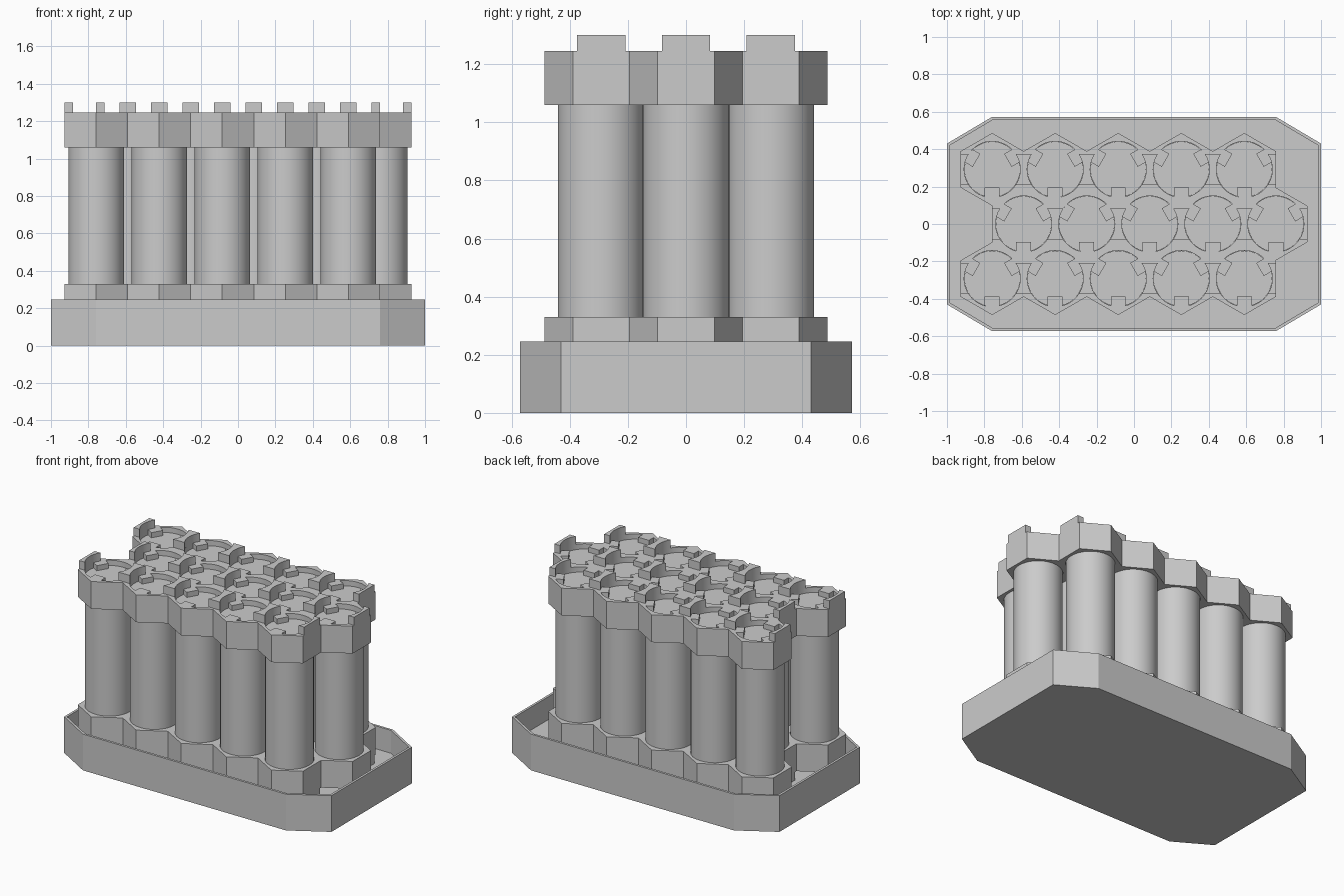
import bpy, bmesh
from math import sin, cos, tan, pi, radians, asin
from mathutils import Matrix

cube = bpy.data.objects.get("Cube")
if cube:
    bpy.data.objects.remove(cube, do_unlink=True)

PITCH = 0.337                 # distance between neighbouring cells
APOTHEM = PITCH / 2
ROW = PITCH * cos(radians(30))
RADIUS = 0.15                 # cell socket radius
SEG = 48
MID = 0.695                   # height about which both holders mirror

grey = bpy.data.materials.new("plain grey")
grey.use_nodes = True
grey.diffuse_color = (0.6, 0.6, 0.6, 1)
grey.node_tree.nodes["Principled BSDF"].inputs["Base Color"].default_value = (0.6, 0.6, 0.6, 1)

# cell centres: three rows of five, middle row staggered
centres = []
for row in (-1, 0, 1):
    shift = APOTHEM if row == 0 else 0
    for col in range(5):
        centres.append((-4.5 * APOTHEM + col * PITCH + shift, row * ROW))


def has_neighbour(cx, cy, angle):
    nx, ny = cx + PITCH * cos(angle), cy + PITCH * sin(angle)
    return any(abs(nx - x) + abs(ny - y) < 0.01 for x, y in centres)


def finish(name, bm, smooth=True):
    bmesh.ops.remove_doubles(bm, verts=bm.verts, dist=0.0002)
    bmesh.ops.recalc_face_normals(bm, faces=bm.faces)
    mesh = bpy.data.meshes.new(name)
    bm.to_mesh(mesh)
    bm.free()
    mesh.materials.append(grey)
    obj = bpy.data.objects.new(name, mesh)
    bpy.context.collection.objects.link(obj)
    if smooth:
        bpy.ops.object.select_all(action='DESELECT')
        obj.select_set(True)
        bpy.context.view_layer.objects.active = obj
        bpy.ops.object.shade_smooth_by_angle(angle=radians(30))
    return obj


def prism(bm, points, z0, z1, skip=()):
    """Extrude an outline, leaving out the side faces listed in skip."""
    low = [bm.verts.new((x, y, z0)) for x, y in points]
    high = [bm.verts.new((x, y, z1)) for x, y in points]
    bm.faces.new(low[::-1])
    bm.faces.new(high)
    n = len(points)
    for i in range(n):
        if i not in skip:
            j = (i + 1) % n
            bm.faces.new((low[i], low[j], high[j], high[i]))


def arc(half_angle, steps=8):
    angles = [half_angle * (2 * i / steps - 1) for i in range(steps + 1)]
    return [(RADIUS * cos(a), RADIUS * sin(a)) for a in angles]


def place(points, cx, cy, turn):
    c, s = cos(turn), sin(turn)
    return [(cx + x * c - y * s, cy + x * s + y * c) for x, y in points]


def hex_tile(bm, cx, cy, z0, z1):
    """Hexagonal tile with a round socket; walls only on the outside."""
    rings = []
    for z in (z0, z1):
        outer, inner = [], []
        for i in range(SEG):
            a = 2 * pi * i / SEG + pi / 6
            off = (a + pi / 6) % (pi / 3) - pi / 6
            r = APOTHEM / cos(off)
            outer.append(bm.verts.new((cx + r * cos(a), cy + r * sin(a), z)))
            inner.append(bm.verts.new((cx + RADIUS * cos(a), cy + RADIUS * sin(a), z)))
        rings.append((outer, inner))
    (lo, li), (ho, hi) = rings
    for i in range(SEG):
        j = (i + 1) % SEG
        bm.faces.new((ho[i], ho[j], hi[j], hi[i]))
        bm.faces.new((lo[j], lo[i], li[i], li[j]))
        bm.faces.new((li[i], hi[i], hi[j], li[j]))
        middle = 2 * pi * (i + 0.5) / SEG + pi / 6
        side = round(middle / (pi / 3)) * pi / 3
        if not has_neighbour(cx, cy, side):
            bm.faces.new((lo[i], lo[j], ho[j], ho[i]))


def holder(name, flip):
    bm = bmesh.new()
    for cx, cy in centres:
        hex_tile(bm, cx, cy, 1.06, 1.245)
    if flip:
        bm.transform(Matrix.Translation((0, 0, 2 * MID)) @ Matrix.Scale(-1, 4, (0, 0, 1)))
    finish(name, bm)

    # raised spacers on the straight sides between cells of a row
    bm = bmesh.new()
    half = 0.083
    curve = arc(asin(half / RADIUS))
    spacer = curve + [(APOTHEM, half), (APOTHEM, -half)]
    for cx, cy in centres:
        for turn in (0, pi):
            skip = (len(curve),) if has_neighbour(cx, cy, turn) else ()
            prism(bm, place(spacer, cx, cy, turn), 1.245, 1.3, skip)
    if flip:
        bm.transform(Matrix.Translation((0, 0, 2 * MID)) @ Matrix.Scale(-1, 4, (0, 0, 1)))
    finish(name + "_spacers", bm)

    # three retaining tabs reaching into every socket
    bm = bmesh.new()
    tab = arc(asin(0.04 / RADIUS), 4) + [(0.097, 0.04), (0.097, -0.04)]
    for cx, cy in centres:
        for degrees in (30, 150, 270):
            prism(bm, place(tab, cx, cy, radians(degrees)), 1.21, 1.245)
    if flip:
        bm.transform(Matrix.Translation((0, 0, 2 * MID)) @ Matrix.Scale(-1, 4, (0, 0, 1)))
    finish(name + "_tabs", bm, smooth=False)


holder("top_holder", False)
holder("bottom_holder", True)

# cylindrical cells sharing one mesh
bm = bmesh.new()
bmesh.ops.create_cone(bm, cap_ends=True, segments=SEG, radius1=RADIUS - 0.001,
                      radius2=RADIUS - 0.001, depth=1.03)
first = finish("cell", bm)
for i, (cx, cy) in enumerate(centres):
    cell = first if i == 0 else first.copy()
    if i:
        bpy.context.collection.objects.link(cell)
    cell.location = (cx, cy, MID)


# open tray with chamfered corners
def tray_outline(inset):
    x, y = 1 - inset, 0.572 - inset
    cx, cy = 0.76 - inset * tan(pi / 12), 0.43 - inset * tan(pi / 6)
    return [(x, -cy), (x, cy), (cx, y), (-cx, y), (-x, cy), (-x, -cy), (-cx, -y), (cx, -y)]


bm = bmesh.new()
loops = []
for inset, z in ((0, 0), (0, 0.245), (0.016, 0.245), (0.016, 0.09)):
    loops.append([bm.verts.new((x, y, z)) for x, y in tray_outline(inset)])
bm.faces.new(loops[0][::-1])
bm.faces.new(loops[-1])
for a, b in zip(loops, loops[1:]):
    for i in range(8):
        j = (i + 1) % 8
        bm.faces.new((a[i], a[j], b[j], b[i]))
finish("tray", bm, smooth=False)
